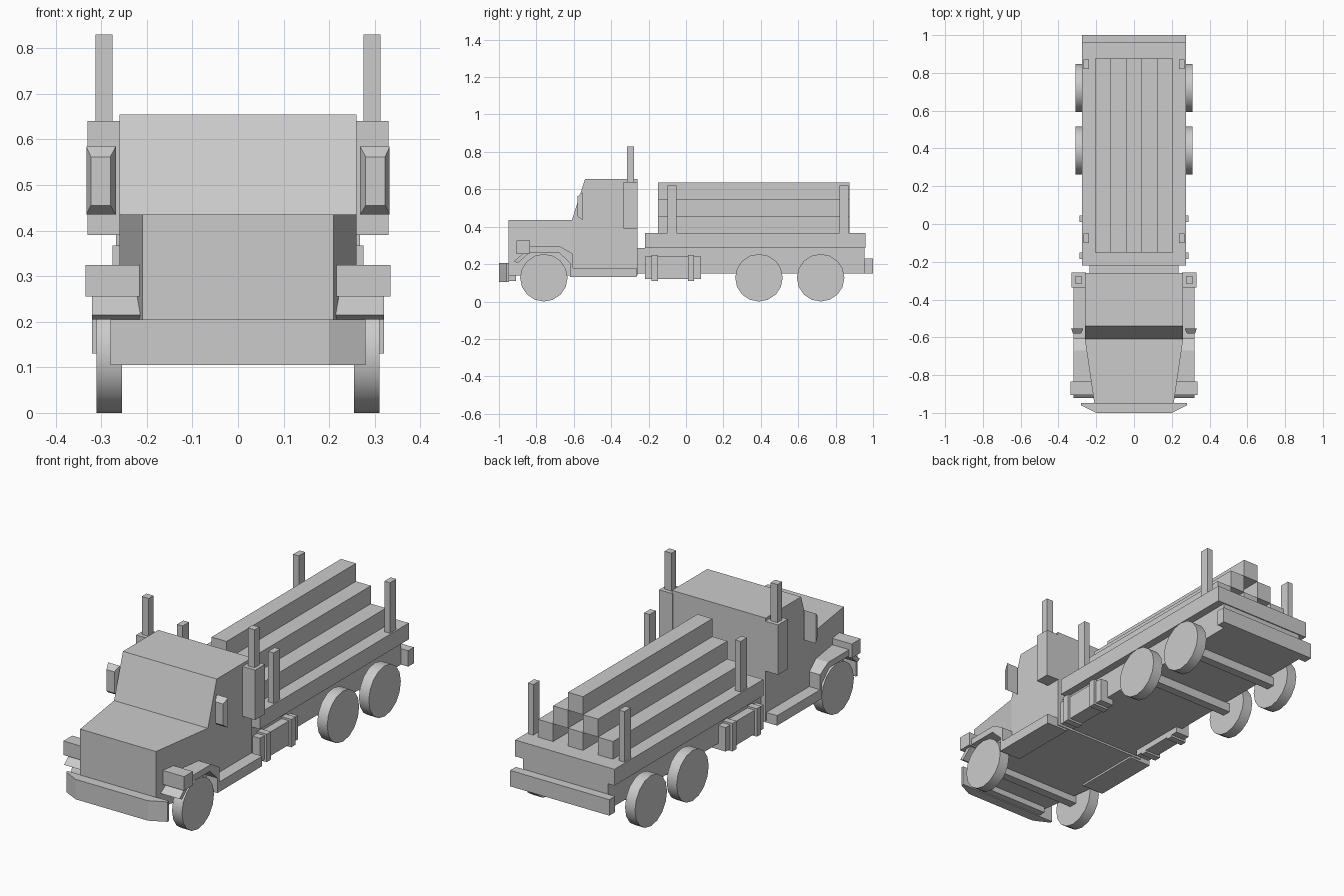
import bpy, bmesh, math

if "Cube" in bpy.data.objects:
    bpy.data.objects.remove(bpy.data.objects["Cube"])


def make(name, verts, faces):
    me = bpy.data.meshes.new(name)
    me.from_pydata(verts, [], faces)
    bm = bmesh.new()
    bm.from_mesh(me)
    bmesh.ops.recalc_face_normals(bm, faces=bm.faces)
    bm.to_mesh(me)
    bm.free()
    ob = bpy.data.objects.new(name, me)
    bpy.context.collection.objects.link(ob)
    return ob


def loft(name, a, b):
    """Closed solid between two matching loops of points."""
    n = len(a)
    sides = [(i, (i + 1) % n, n + (i + 1) % n, n + i) for i in range(n)]
    return make(name, a + b, sides + [tuple(range(n)), tuple(range(n, 2 * n))])


def box(name, x0, x1, y0, y1, z0, z1):
    ring = [(x0, y0), (x1, y0), (x1, y1), (x0, y1)]
    return loft(name, [(x, y, z0) for x, y in ring], [(x, y, z1) for x, y in ring])


def side_profile(name, x0, x1, yz):
    return loft(name, [(x0, y, z) for y, z in yz], [(x1, y, z) for y, z in yz])


def mirrored(ob):
    ob.modifiers.new("mirror", 'MIRROR').use_axis[0] = True
    return ob


# Tapered hood
def hood_ring(y, w):
    return [(-w, y, .14), (w, y, .14), (w, y, .435), (-w, y, .435)]


loft("hood", hood_ring(-.95, .21), hood_ring(-.61, .26))

# Cab with sloping windscreen
side_profile("cab", -.26, .26, [(-.61, .14), (-.61, .435), (-.54, .655), (-.26, .655), (-.26, .14)])

# Front bumper with swept ends, and its mount
plan = [(-.28, -.947), (-.28, -.96), (-.2, -1), (.2, -1), (.28, -.96), (.28, -.947)]
loft("front_bumper", [(x, y, .105) for x, y in plan], [(x, y, .205) for x, y in plan])
box("bumper_mount", -.2, .2, -.95, -.91, .11, .2)

# Fenders running into the cab steps
mirrored(side_profile("fender_and_step", .2, .32, [
    (-.92, .215), (-.88, .25), (-.835, .293), (-.67, .293), (-.605, .255), (-.605, .18),
    (-.265, .18), (-.265, .13), (-.62, .13), (-.62, .205), (-.68, .262), (-.835, .262), (-.9, .205)]))
mirrored(box("headlight", .2, .335, -.905, -.835, .255, .325))


# Side mirrors, tapering forward
def rect(x0, x1, z0, z1, y):
    return [(x0, y, z0), (x1, y, z0), (x1, y, z1), (x0, y, z1)]


mirrored(loft("side_mirror", rect(.268, .333, .435, .585, -.553), rect(.28, .323, .455, .562, -.58)))

# Exhaust stacks
mirrored(box("exhaust_box", .255, .33, -.335, -.258, .39, .64))
mirrored(box("exhaust_pipe", .275, .313, -.315, -.278, .64, .83))

# Chassis, deck and rear bumper
box("chassis", -.235, .235, -.262, .955, .15, .286)
box("deck", -.275, .275, -.22, .96, .285, .367)
box("rear_bumper", -.275, .275, .955, 1, .15, .23)

# Fuel tanks with straps
mirrored(box("fuel_tank", .2, .276, -.22, .08, .12, .24))
for y in (-.167, .027):
    mirrored(box("tank_strap", .2, .288, y - .017, y + .017, .11, .25))

# Corner stakes
for y in (-.075, .845):
    mirrored(box("stake", .237, .268, y - .025, y + .025, .36, .62))

# Timber beams stacked 3-2-1
w, h = .083, .09
for row in range(3):
    for i in range(3 - row):
        x = (2 * i - (2 - row)) * w
        z = .366 + row * h
        box("timber_beam", x - w / 2, x + w / 2, -.15, .875, z, z + h)

# Axles and wheels
for y in (-.76, .39, .72):
    box("axle", -.26, .26, y - .022, y + .022, .105, .15)
    for s in (-1, 1):
        bpy.ops.mesh.primitive_cylinder_add(vertices=16, radius=.127, depth=.055,
                                            location=(s * .2825, y, .127),
                                            rotation=(0, math.pi / 2, 0))
        bpy.context.object.name = "wheel"
        bpy.ops.object.shade_smooth_by_angle(angle=math.radians(40))
